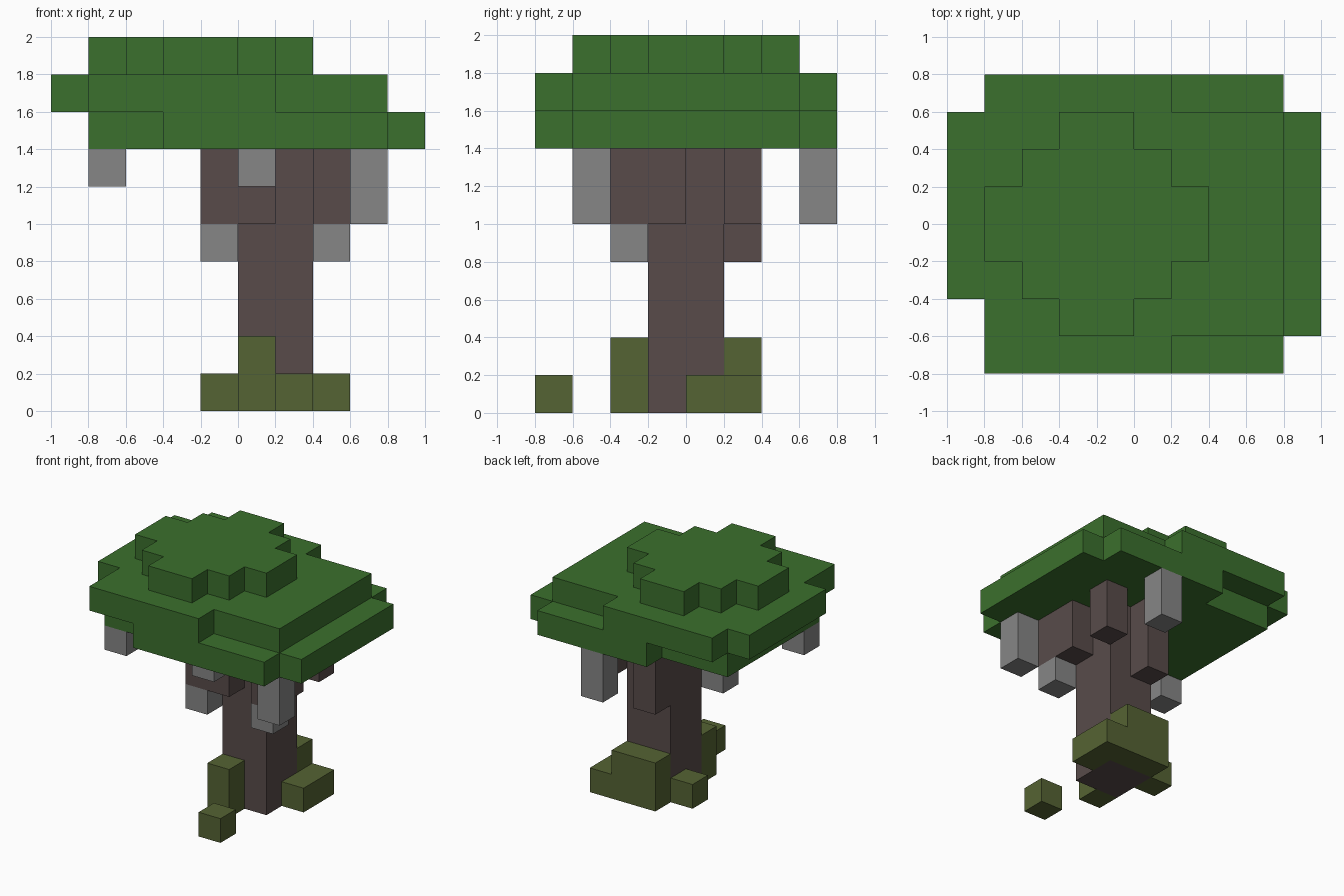
import bpy, bmesh
from mathutils import Vector

U = 0.2  # edge of one block

cube = bpy.data.objects.get("Cube")
if cube:
    bpy.data.objects.remove(cube, do_unlink=True)


def material(name, rgb):
    m = bpy.data.materials.new(name)
    m.use_nodes = True
    color = (*rgb, 1.0)
    m.diffuse_color = color
    bsdf = next(n for n in m.node_tree.nodes if n.type == 'BSDF_PRINCIPLED')
    bsdf.inputs["Base Color"].default_value = color
    bsdf.inputs["Roughness"].default_value = 0.9
    return m


def blocks(name, mat, boxes):
    """Fuse boxes (x0, x1, y0, y1, z0, z1 in block units) into one solid skin."""
    cells = {(x, y, z)
             for x0, x1, y0, y1, z0, z1 in boxes
             for x in range(x0, x1) for y in range(y0, y1) for z in range(z0, z1)}
    bm = bmesh.new()
    for cell in cells:
        centre = Vector(cell) + Vector((0.5, 0.5, 0.5))
        for axis in range(3):
            for sign in (-1, 1):
                n = Vector((0, 0, 0))
                n[axis] = sign
                if tuple(int(c + d) for c, d in zip(cell, n)) in cells:
                    continue
                u = Vector((0, 0, 0))
                u[(axis + 1) % 3] = 0.5
                v = n.cross(u)
                mid = centre + n / 2
                corners = (mid - u - v, mid + u - v, mid + u + v, mid - u + v)
                bm.faces.new([bm.verts.new(c * U) for c in corners])
    bmesh.ops.remove_doubles(bm, verts=bm.verts, dist=0.001)
    bmesh.ops.dissolve_limit(bm, angle_limit=0.01, verts=bm.verts, edges=bm.edges)
    mesh = bpy.data.meshes.new(name)
    bm.to_mesh(mesh)
    bm.free()
    mesh.materials.append(mat)
    obj = bpy.data.objects.new(name, mesh)
    bpy.context.scene.collection.objects.link(obj)
    return obj


leaf = material("leaf green", (0.0437, 0.162, 0.0262))
bark = material("bark brown", (0.098, 0.0704, 0.0685))
moss = material("moss olive", (0.0908, 0.125, 0.0331))
grey = material("hanging grey", (0.238, 0.238, 0.238))

# Canopy: three stepped tiers
blocks("canopy", leaf, [
    # lower tier
    (-4, 5, -3, 3, 7, 8), (-2, 4, -4, -3, 7, 8), (-1, 4, 3, 4, 7, 8),
    # middle tier
    (-4, 4, -3, 3, 8, 9), (-4, 1, -4, 4, 8, 9), (-5, -4, -2, 3, 8, 9),
    # round top tier
    (-4, 2, -1, 1, 9, 10), (-3, 1, -2, 2, 9, 10), (-2, 0, -3, 3, 9, 10),
])

# Trunk with stubby branches under the canopy
blocks("trunk", bark, [
    (0, 2, -1, 1, 0, 7),
    (-1, 1, -2, -1, 5, 7),   # front branch
    (2, 3, -2, 0, 5, 7),     # left branch
    (2, 3, 1, 2, 5, 7),      # back left branch
    (0, 1, 1, 2, 4, 7),      # back branch
])

# Mossy roots and a loose clump on the ground
blocks("moss_front", moss, [(0, 1, -2, -1, 0, 2)])
blocks("moss_back", moss, [(0, 2, 1, 2, 0, 2), (2, 3, 0, 2, 0, 1)])
blocks("moss_right", moss, [(-1, 0, 0, 1, 0, 1)])
blocks("moss_clump", moss, [(1, 2, -4, -3, 0, 1)])

# Grey pods: column position (x, y) with bottom and top
pods = [(-4, -3, 6, 7), (0, -3, 6, 7), (3, -3, 5, 7),
        (-1, -2, 4, 5), (2, -2, 4, 5), (1, 3, 5, 7)]
for i, (x, y, z0, z1) in enumerate(pods, 1):
    blocks(f"hanging_pod_{i}", grey, [(x, x + 1, y, y + 1, z0, z1)])
